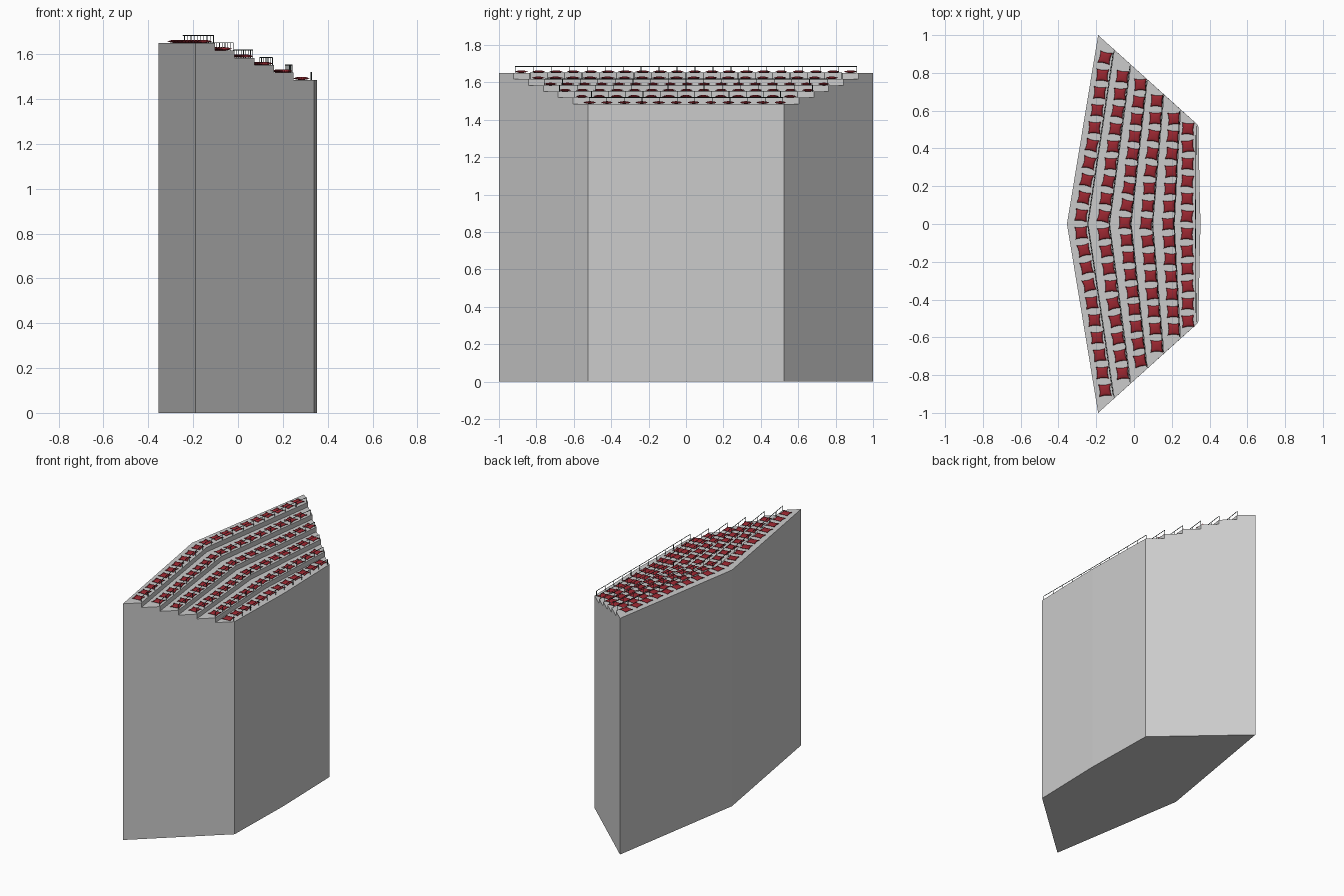
import bpy, bmesh, math, random
from mathutils import Vector

if "Cube" in bpy.data.objects:
    bpy.data.objects.remove(bpy.data.objects["Cube"])

random.seed(4)
TIERS = 6
Z_TOP, STEP = 1.65, 0.033


def lerp(a, b, t):
    return a + (b - a) * t


def material(name, rgb):
    m = bpy.data.materials.new(name)
    m.diffuse_color = (*rgb, 1)
    m.use_nodes = True
    m.node_tree.nodes["Principled BSDF"].inputs["Base Color"].default_value = m.diffuse_color
    return m


def mesh_from(bm, name, mat=None):
    bmesh.ops.recalc_face_normals(bm, faces=bm.faces[:])
    me = bpy.data.meshes.new(name)
    bm.to_mesh(me)
    bm.free()
    if mat:
        me.materials.append(mat)
    return me


def add_object(name, me, loc=(0, 0, 0), rot=0):
    ob = bpy.data.objects.new(name, me)
    ob.location = loc
    ob.rotation_euler.z = rot
    bpy.context.collection.objects.link(ob)
    return ob


# chevron line number k: centre x, end x, end y
def chevron(k):
    t = k / TIERS
    return lerp(-0.355, 0.33, t), lerp(-0.19, 0.336, t), lerp(1.0, 0.526, t)


lines = [chevron(k) for k in range(TIERS + 1)]
walls = lines[:-1] + [(0.352, 0.34, 0.523)]      # front wall bulges slightly
heights = [Z_TOP - STEP * k for k in range(TIERS)]

# stepped stand: one closed solid
bm = bmesh.new()


def row(line, z):
    cx, ex, ey = line
    return [bm.verts.new(p) for p in ((ex, -ey, z), (cx, 0, z), (ex, ey, z))]


rows = [row(walls[0], 0)]
for k, z in enumerate(heights):
    rows += [row(walls[k], z), row(walls[k + 1], z)]
rows.append(row(walls[-1], 0))
for a, b in zip(rows, rows[1:] + rows[:1]):
    for i in (0, 1):
        bm.faces.new((a[i], a[i + 1], b[i + 1], b[i]))
for i in (0, 2):
    bm.faces.new([r[i] for r in rows])
add_object("stepped_stand", mesh_from(bm, "stepped_stand"))

# railings along the front edge of every tier
rail_mat = material("rail_dark", (0.04, 0.06, 0.06))
RAIL_H = 0.034


def bar(bm, a, b, r):
    a, b = Vector(a), Vector(b)
    d = b - a
    res = bmesh.ops.create_cone(bm, cap_ends=True, segments=6, radius1=r,
                                radius2=r, depth=d.length)
    q = d.to_track_quat('Z', 'Y')
    for v in res["verts"]:
        v.co = q @ v.co + (a + b) / 2


for k, z in enumerate(heights):
    cx, ex, ey = lines[k + 1]
    cx, ex, ey = cx - 0.005, ex - 0.007, ey - 0.008
    bm = bmesh.new()
    for s in (-1, 1):
        bar(bm, (cx, 0, z + RAIL_H), (ex, s * ey, z + RAIL_H), 0.002)
    n = round(2 * ey / 0.095)
    for i in range(n + 1):
        y = lerp(-ey, ey, i / n)
        x = lerp(cx, ex, abs(y) / ey)
        bar(bm, (x, y, z), (x, y, z + RAIL_H), 0.0017)
    add_object(f"railing_{k + 1}", mesh_from(bm, f"railing_{k + 1}", rail_mat))

# pillow-shaped seat cushion with pinched corners
bm = bmesh.new()
N, HALF, PUFF = 8, 0.033, 0.007
for side in (-1, 1):
    grid = []
    for i in range(N + 1):
        u = 2 * i / N - 1
        line = []
        for j in range(N + 1):
            v = 2 * j / N - 1
            puff = max(0, (1 - u * u) * (1 - v * v)) ** 0.5
            line.append(bm.verts.new((HALF * u * (1 - 0.16 * (1 - v * v)),
                                      HALF * v * (1 - 0.16 * (1 - u * u)),
                                      side * PUFF * puff)))
        grid.append(line)
    for i in range(N):
        for j in range(N):
            bm.faces.new((grid[i][j], grid[i + 1][j],
                          grid[i + 1][j + 1], grid[i][j + 1]))
bmesh.ops.remove_doubles(bm, verts=bm.verts[:], dist=1e-5)
for f in bm.faces:
    f.smooth = True
cushion = mesh_from(bm, "seat_cushion", material("cushion_red", (0.32, 0.02, 0.03)))

# cushions per tier: count, first y, last y, distance behind the riser
layout = [(20, -0.88, 0.88, 0.045), (18, -0.79, 0.78, 0.039), (17, -0.725, 0.737, 0.036),
          (15, -0.647, 0.652, 0.037), (13, -0.557, 0.557, 0.034), (12, -0.515, 0.504, 0.05)]
for k, (n, y0, y1, back) in enumerate(layout):
    cx, ex, ey = lines[k + 1]
    slope = math.atan2(ex - cx, ey)
    for i in range(n):
        y = lerp(y0, y1, i / (n - 1))
        x = lerp(cx, ex, abs(y) / ey) - back
        rot = -math.copysign(slope, y) + random.uniform(-0.12, 0.12)
        add_object(f"seat_cushion_{k + 1}_{i + 1}", cushion,
                   (x, y, heights[k] + PUFF), rot)
